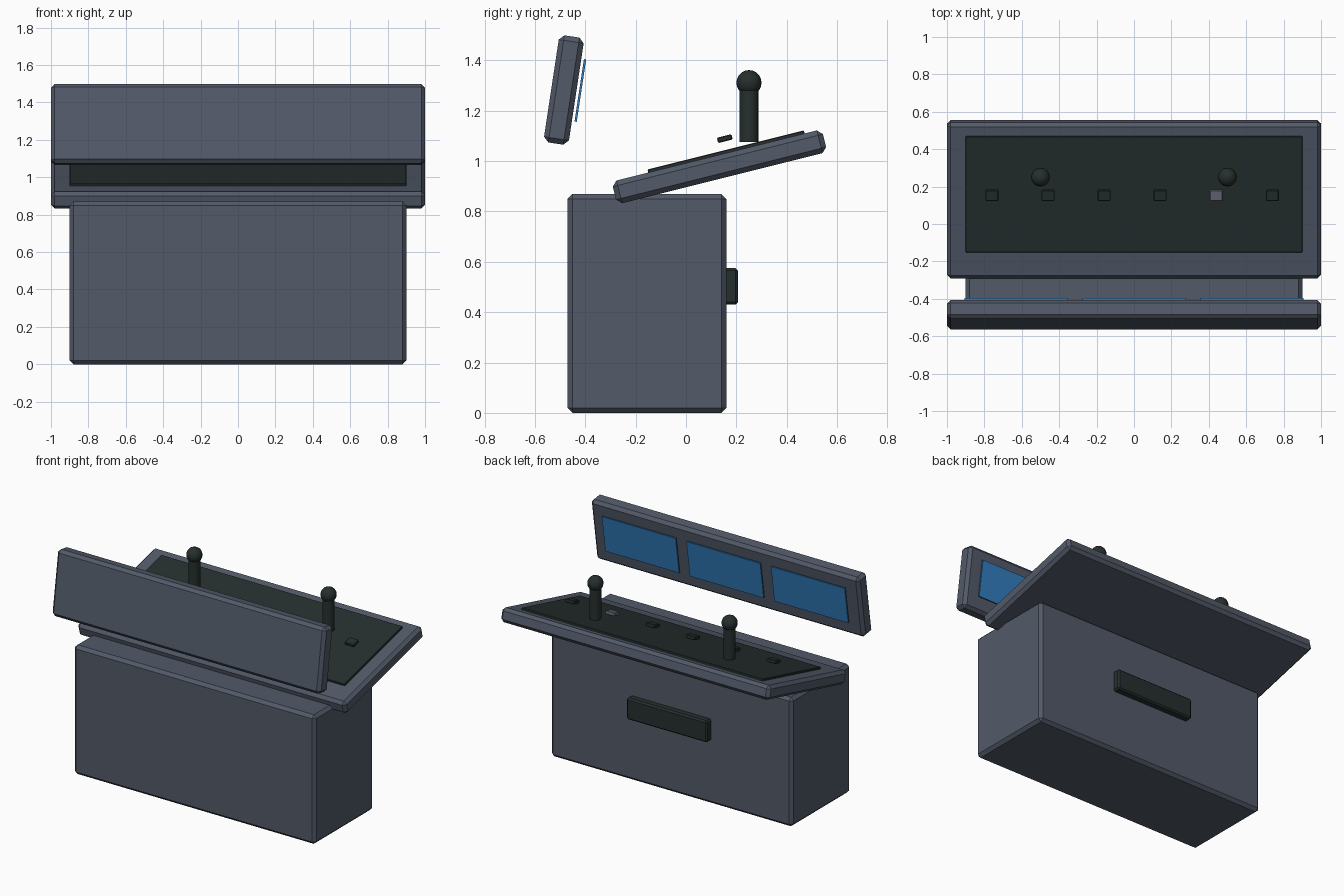
import bpy
import math
from mathutils import Matrix, Vector

cube = bpy.data.objects.get("Cube")
if cube:
    bpy.data.objects.remove(cube, do_unlink=True)


def material(name, rgb):
    mat = bpy.data.materials.new(name)
    mat.use_nodes = True
    mat.diffuse_color = (*rgb, 1)
    mat.node_tree.nodes["Principled BSDF"].inputs["Base Color"].default_value = (*rgb, 1)
    return mat


GREY = material("slate grey", (0.085, 0.102, 0.14))
DARK = material("dark green black", (0.019, 0.029, 0.028))
BLUE = material("screen blue", (0.032, 0.205, 0.515))
LIGHT = material("pale grey", (0.14, 0.155, 0.2))


def box(name, size, centre, mat, tilt=0.0, bevel=0.0):
    """Chamfered box, tilted about the x axis."""
    bpy.ops.mesh.primitive_cube_add(size=1, location=centre, rotation=(tilt, 0, 0))
    ob = bpy.context.object
    ob.name = name
    ob.data.transform(Matrix.Diagonal((*size, 1)))
    ob.data.materials.append(mat)
    if bevel:
        mod = ob.modifiers.new("chamfer", "BEVEL")
        mod.width = bevel
        mod.segments = 1
    return ob


def smooth(ob, name, mat):
    ob.name = name
    ob.data.materials.append(mat)
    bpy.ops.object.shade_smooth_by_angle(angle=math.radians(40))


def on_tilted(centre, tilt, offset):
    """Point given in the tilted frame of a part."""
    return Vector(centre) + Matrix.Rotation(tilt, 3, "X") @ Vector(offset)


# Cabinet and rear hatch
box("cabinet", (1.8, 0.63, 0.87), (0, -0.155, 0.435), GREY, bevel=0.02)
box("rear_hatch", (0.6, 0.06, 0.145), (0, 0.177, 0.502), DARK, bevel=0.01)

# Sloping desk with its control panel
DESK, SLOPE = (0, 0.133, 0.977), 0.245
box("desk", (2.0, 0.86, 0.093), DESK, GREY, SLOPE, 0.02)
box("control_panel", (1.8, 0.64, 0.02),
    on_tilted(DESK, SLOPE, (0, 0.04, 0.049)), DARK, SLOPE, 0.003)

# Row of buttons, one of them pale
for i in range(6):
    box(f"button_{i + 1}", (0.07, 0.06, 0.022), (-0.76 + 0.3 * i, 0.154, 1.089),
        LIGHT if i == 4 else DARK, SLOPE, 0.004)

# Joysticks
for side, x in (("left", 0.5), ("right", -0.5)):
    bpy.ops.mesh.primitive_cylinder_add(vertices=16, radius=0.038, depth=0.22,
                                        location=(x, 0.25, 1.186))
    smooth(bpy.context.object, f"joystick_shaft_{side}", DARK)
    bpy.ops.mesh.primitive_uv_sphere_add(segments=16, ring_count=10, radius=0.05,
                                         location=(x, 0.25, 1.311))
    smooth(bpy.context.object, f"joystick_knob_{side}", DARK)

# Display board with three screens facing the desk
BOARD, LEAN = (0, -0.485, 1.282), -0.15
box("display_board", (2.0, 0.1, 0.43), BOARD, GREY, LEAN, 0.02)
for i in (-1, 0, 1):
    box(f"screen_{i + 2}", (0.55, 0.009, 0.25),
        on_tilted(BOARD, LEAN, (0.63 * i, 0.065, 0.008)), BLUE, LEAN)
